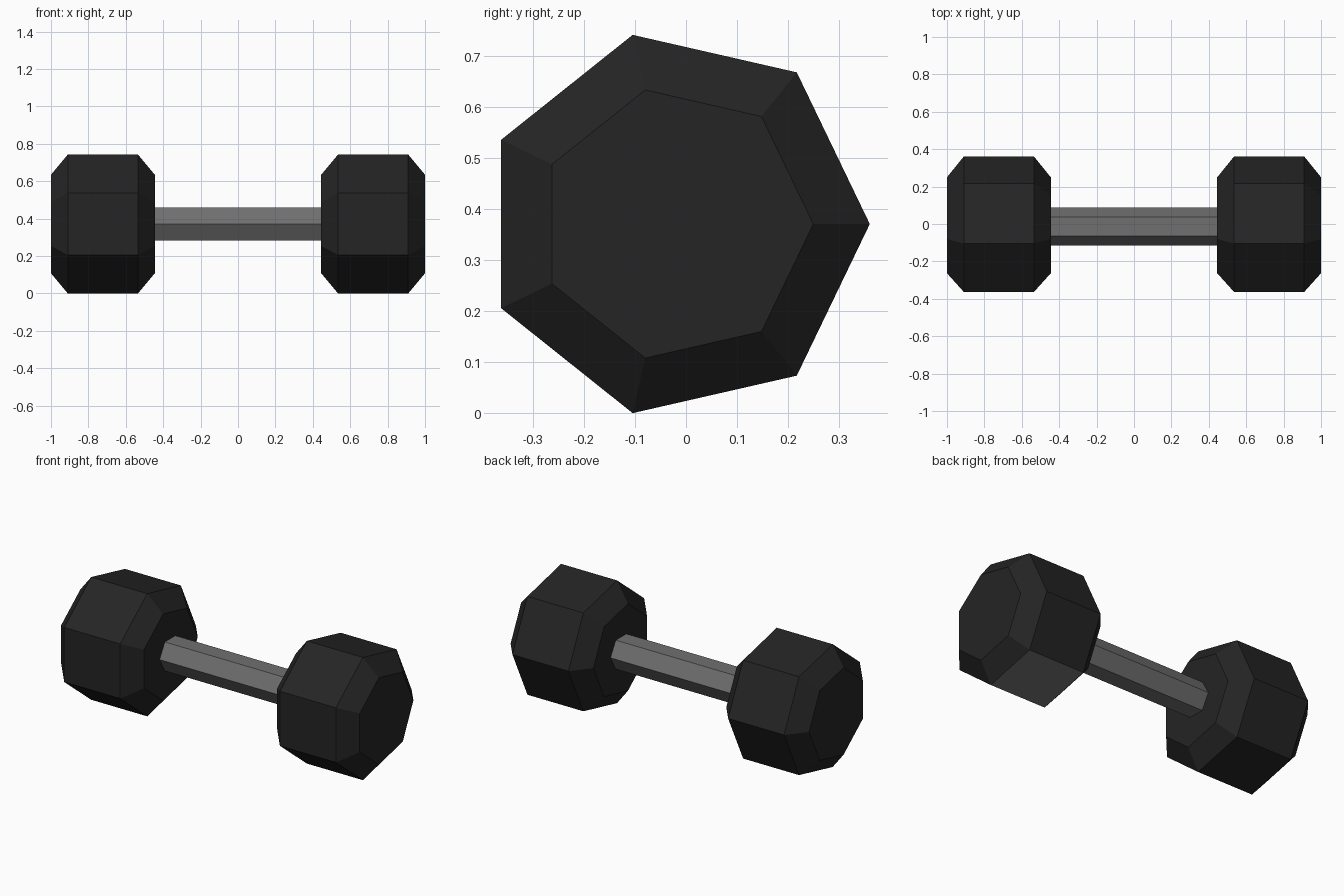
import bpy
import bmesh
from math import cos, sin, tau

CENTER_Z = 0.371

cube = bpy.data.objects.get("Cube")
if cube:
    bpy.data.objects.remove(cube, do_unlink=True)


def make_material(name, value):
    mat = bpy.data.materials.new(name)
    mat.use_nodes = True
    color = (value, value, value, 1)
    mat.diffuse_color = color
    mat.node_tree.nodes["Principled BSDF"].inputs["Base Color"].default_value = color
    return mat


black = make_material("black rubber", 0.018)
steel = make_material("grey steel", 0.16)


def prism(name, sides, center_y, profile, materials):
    """Join polygon rings, given as (x, radius), along the x axis."""
    bm = bmesh.new()
    rings = []
    for x, radius in profile:
        angles = [tau * i / sides for i in range(sides)]
        rings.append([bm.verts.new((x, center_y + radius * cos(a),
                                    CENTER_Z + radius * sin(a))) for a in angles])
    for a, b in zip(rings, rings[1:]):
        for i in range(sides):
            j = (i + 1) % sides
            bm.faces.new((a[i], a[j], b[j], b[i]))
    bm.faces.new(rings[0])
    bm.faces.new(rings[-1])
    bmesh.ops.recalc_face_normals(bm, faces=bm.faces)
    mesh = bpy.data.meshes.new(name)
    bm.to_mesh(mesh)
    bm.free()
    for mat in materials:
        mesh.materials.append(mat)
    obj = bpy.data.objects.new(name, mesh)
    bpy.context.collection.objects.link(obj)
    return obj


# Hexagonal handle, its ends sunk into the weights
prism("handle", 6, -0.014, [(-0.47, 0.101), (0.47, 0.101)], [steel])

# Seven-sided weights with bevelled rims
for name, side in (("left_weight", 1), ("right_weight", -1)):
    profile = [(side * x, r) for x, r in
               ((0.445, 0.27), (0.535, 0.381), (0.91, 0.381), (1.0, 0.27))]
    weight = prism(name, 7, -0.02, profile, [black, steel])
    # The underside of the left weight is bare steel
    if side > 0:
        for face in weight.data.polygons:
            if face.normal.z < -0.95:
                face.material_index = 1
